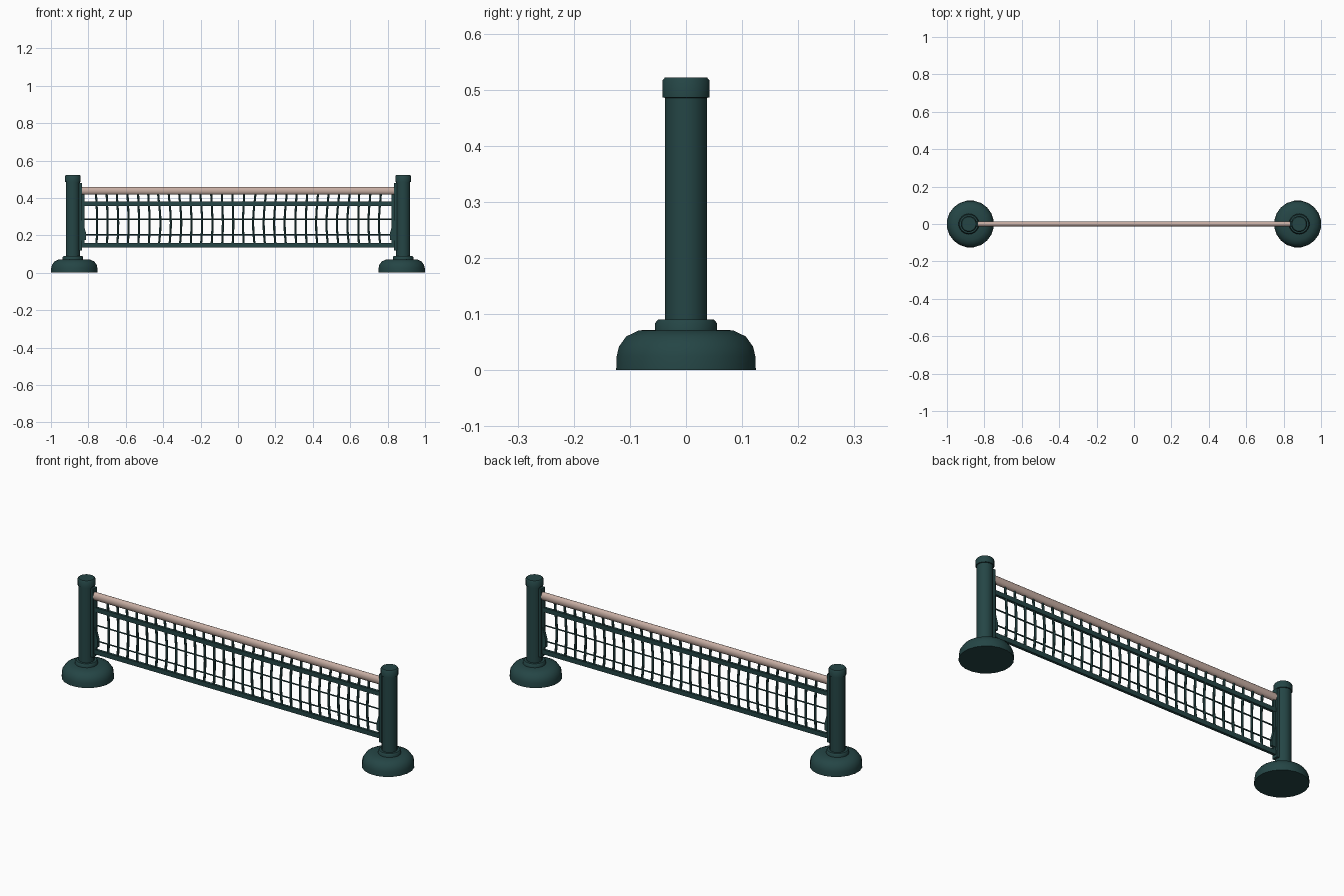
import bpy, bmesh, math, random
from mathutils import Vector

if "Cube" in bpy.data.objects:
    bpy.data.objects.remove(bpy.data.objects["Cube"])
random.seed(4)


def material(name, rgb):
    m = bpy.data.materials.new(name)
    m.diffuse_color = (*rgb, 1)
    m.use_nodes = True
    m.node_tree.nodes["Principled BSDF"].inputs["Base Color"].default_value = m.diffuse_color
    return m


TEAL = material("dark teal", (0.018, 0.06, 0.06))
TAN = material("pinkish tan", (0.57, 0.42, 0.365))


def finish(name, bm, mat, smooth=True):
    bmesh.ops.recalc_face_normals(bm, faces=bm.faces)
    me = bpy.data.meshes.new(name)
    bm.to_mesh(me)
    bm.free()
    me.materials.append(mat)
    ob = bpy.data.objects.new(name, me)
    bpy.context.collection.objects.link(ob)
    if smooth:
        bpy.ops.object.select_all(action='DESELECT')
        bpy.context.view_layer.objects.active = ob
        ob.select_set(True)
        bpy.ops.object.shade_smooth_by_angle(angle=math.radians(40))
    return ob


def sweep(bm, rings):
    """Skin a list of point rings and cap both ends."""
    vs = [[bm.verts.new(p) for p in r] for r in rings]
    n = len(vs[0])
    for a, b in zip(vs, vs[1:]):
        for i in range(n):
            bm.faces.new((a[i], a[(i + 1) % n], b[(i + 1) % n], b[i]))
    bm.faces.new(vs[0][::-1])
    bm.faces.new(vs[-1])


def ring(c, u, v, n):
    c, u, v = Vector(c), Vector(u), Vector(v)
    off = math.pi / n
    return [c + u * math.cos(off + 2 * math.pi * i / n)
            + v * math.sin(off + 2 * math.pi * i / n) for i in range(n)]


def lathe(name, x, profile, n):
    bm = bmesh.new()
    sweep(bm, [ring((x, 0, z), (r, 0, 0), (0, r, 0), n) for r, z in profile])
    return finish(name, bm, TEAL)


def rod(name, x0, x1, z, ry, rz, n, mat):
    bm = bmesh.new()
    sweep(bm, [ring((x, 0, z), (0, ry, 0), (0, 0, rz), n) for x in (x0, x1)])
    return finish(name, bm, mat)


def box(name, lo, hi):
    bm = bmesh.new()
    sweep(bm, [[(lo[0], lo[1], z), (hi[0], lo[1], z), (hi[0], hi[1], z), (lo[0], hi[1], z)]
               for z in (lo[2], hi[2])])
    return finish(name, bm, TEAL, False)


for s, side in ((-1, "left"), (1, "right")):
    px = s * 0.883
    # weighted foot and collar
    lathe(side + "_foot", s * 0.875, [(0.126, 0), (0.125, 0.025), (0.121, 0.042),
          (0.108, 0.06), (0.085, 0.071), (0.05, 0.072)], 20)
    lathe(side + "_collar", px, [(0.055, 0.065), (0.055, 0.084), (0.05, 0.09), (0.03, 0.09)], 18)
    # post with cap
    lathe(side + "_post", px, [(0.038, 0.08), (0.038, 0.49)], 16)
    lathe(side + "_cap", px, [(0.036, 0.485), (0.043, 0.486), (0.043, 0.516),
          (0.038, 0.522), (0.01, 0.522)], 16)
    # channel along the inner face of the post
    xa, xb = sorted((s * 0.86, s * 0.834))
    box(side + "_channel", (xa, -0.016, 0.12), (xb, 0.016, 0.48))
    # edge cord of the net
    xa, xb = sorted((s * 0.835, s * 0.822))
    box(side + "_edge_cord", (xa, -0.006, 0.137), (xb, 0.006, 0.425))
    # tensioner gusset near the bottom
    bm = bmesh.new()
    sweep(bm, [[(s * 0.84, y, 0.17), (s * 0.812, y, 0.175), (s * 0.812, y, 0.21),
                (s * 0.832, y, 0.28), (s * 0.84, y, 0.28)] for y in (-0.008, 0.008)])
    finish(side + "_tensioner", bm, TEAL, False)

# top tape
rod("top_tape", -0.838, 0.838, 0.438, 0.015, 0.021, 14, TAN)

# woven bands and thin horizontal cords
box("upper_band", (-0.84, -0.007, 0.358), (0.84, 0.007, 0.381))
box("lower_band", (-0.84, -0.007, 0.135), (0.84, 0.007, 0.159))
for i, z in enumerate((0.286, 0.204)):
    rod("horizontal_cord_%d" % i, -0.838, 0.838, z, 0.004, 0.004, 6, TEAL)

# slightly wavy vertical cords
bm = bmesh.new()
COUNT = 28
for i in range(COUNT):
    x = -0.755 + 1.512 * i / (COUNT - 1)
    bow = (0.009 if x < 0 else -0.009) * random.uniform(0.3, 1)
    rings = []
    for k in range(8):
        t = k / 7
        cx = x + bow * (math.sin(math.pi * t * 1.2) - 0.5)
        rings.append(ring((cx, 0, 0.145 + 0.285 * t), (0.0065, 0, 0), (0, 0.0055, 0), 6))
    sweep(bm, rings)
finish("vertical_cords", bm, TEAL)
